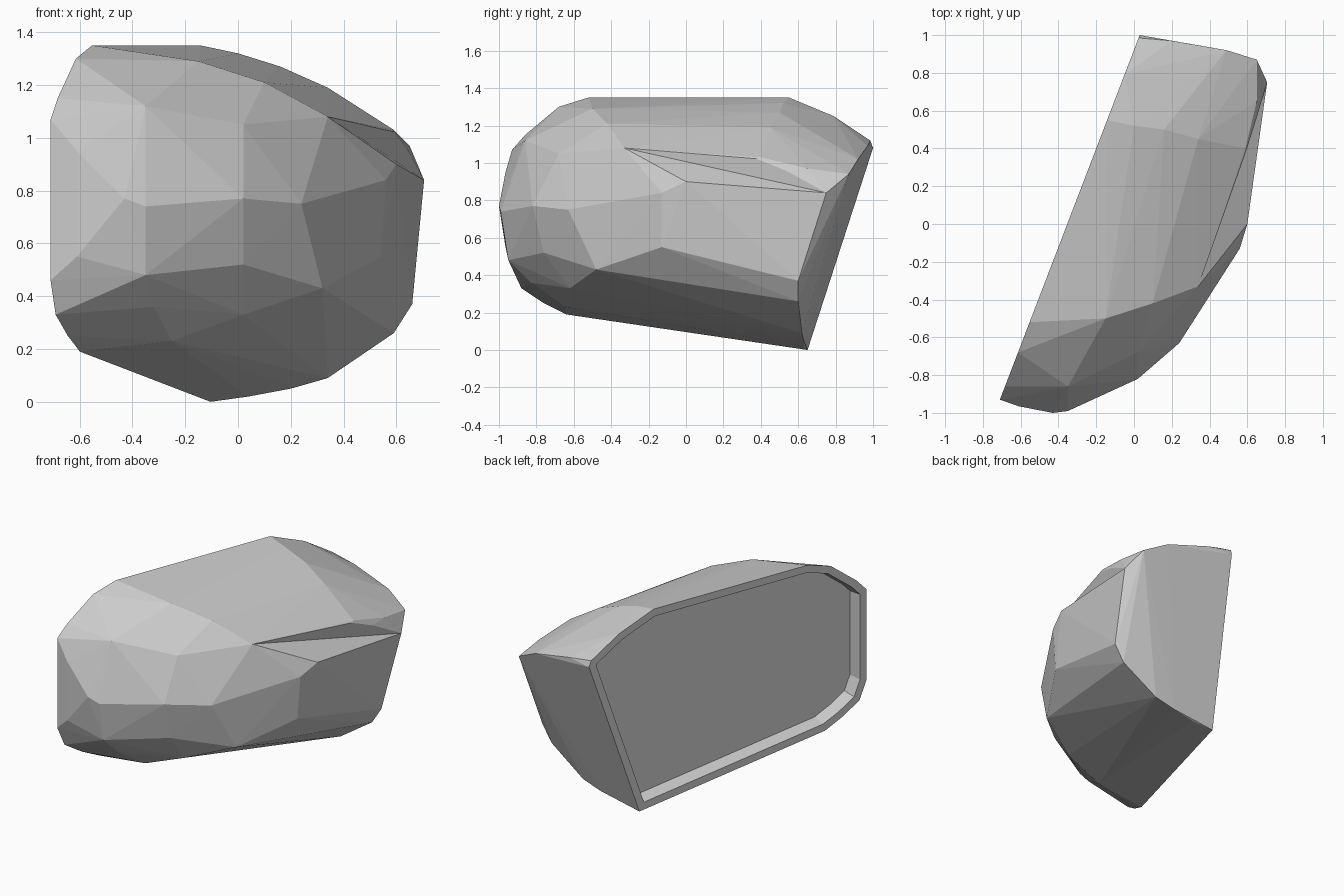
import bpy, bmesh
from mathutils import Vector as V

if "Cube" in bpy.data.objects:
    bpy.data.objects.remove(bpy.data.objects["Cube"])


def on_back(y, z):
    """Point on the slanted vertical plane that carries the mirror opening."""
    return (-0.71 + 0.74 * (y + 0.93) / 1.93, y, z)


def hull_mesh(name, points):
    bm = bmesh.new()
    for p in points:
        bm.verts.new(p)
    res = bmesh.ops.convex_hull(bm, input=bm.verts[:])
    junk = {g for g in res["geom_interior"] + res["geom_unused"]
            if isinstance(g, bmesh.types.BMVert)}
    bmesh.ops.delete(bm, geom=list(junk), context='VERTS')
    bmesh.ops.recalc_face_normals(bm, faces=bm.faces[:])
    return bm


def make_object(name, bm):
    me = bpy.data.meshes.new(name)
    bm.to_mesh(me)
    bm.free()
    ob = bpy.data.objects.new(name, me)
    bpy.context.collection.objects.link(ob)
    return ob


# Rim outline (y, z) around the mirror opening
rim = [on_back(y, z) for y, z in [
    (0.65, 0.0), (-0.64, 0.19), (-0.76, 0.25), (-0.88, 0.33), (-0.93, 0.46),
    (-0.93, 1.07), (-0.86, 1.15), (-0.68, 1.30), (-0.52, 1.35),
    (0.55, 1.35), (0.79, 1.25), (0.985, 1.12), (1.0, 1.08)]]

# Crown section and the end cap border
crown = [(0.0, 0.52, 1.32), (0.16, 0.5, 1.27), (0.34, 0.45, 1.19), (0.59, 0.40, 1.03)]
cap = [(0.2, 0.97, 1.09), (0.49, 0.92, 1.02), (0.65, 0.87, 0.94), (0.65, 0.65, 0.97),
       (0.705, 0.75, 0.84), (0.66, 0.60, 0.37), (0.59, 0.60, 0.26),
       (0.34, 0.62, 0.09), (0.2, 0.63, 0.05), (0.04, 0.63, 0.02)]

# Nose rows, from the top edge down to the underside
nose = [(-0.15, -0.50, 1.29), (0.1, -0.42, 1.21), (0.34, -0.33, 1.08),
        (-0.35, -0.86, 1.12), (0.02, -0.68, 1.05), (0.28, -0.45, 0.98),
        (-0.61, -0.965, 0.95), (-0.61, -0.965, 0.55), (-0.43, -1.0, 0.77),
        (-0.35, -0.99, 0.74), (0.02, -0.82, 0.77), (0.24, -0.63, 0.75),
        (-0.35, -0.95, 0.48), (0.02, -0.76, 0.52), (0.32, -0.48, 0.43),
        (-0.32, -0.83, 0.36), (0.02, -0.62, 0.33), (-0.25, -0.64, 0.23)]

# Flat outer side panel
side = [(0.54, -0.13, 0.55), (0.56, -0.13, 0.84), (0.60, 0.0, 0.90)]

bm = hull_mesh("mirror_housing", rim + crown + cap + nose + side)

# Merge the flat back face, then inset and sink it for the recessed mirror
back_dir = V((-1.93, 0.74, 0)).normalized()
back = [f for f in bm.faces if f.normal.dot(back_dir) > 0.9995]
face = bmesh.utils.face_join(back) if len(back) > 1 else back[0]
bmesh.ops.inset_region(bm, faces=[face], thickness=0.05, use_even_offset=True)
bmesh.ops.inset_region(bm, faces=[face], thickness=0.015, depth=-0.09,
                       use_even_offset=True)
housing = make_object("mirror_housing", bm)

# Wedge-shaped crease cut between the crown and the side panel
a = V((0.34, -0.33, 1.08))
l = V((0.705, 0.75, 0.84)) - a
u = V((0.60, 0.40, 1.03)) - a
b = V((0.60, 0.0, 0.90)) - a
tip = a + 1.4 * l
wedge = [a, tip, tip + 3 * (u - 0.68 * l), tip + 6 * (b - 0.31 * l)]
cutter = make_object("crease_cutter", hull_mesh("crease_cutter", wedge))
cutter.hide_render = True
mod = housing.modifiers.new("crease", 'BOOLEAN')
mod.operation = 'DIFFERENCE'
mod.solver = 'EXACT'
mod.object = cutter
bpy.context.view_layer.objects.active = housing
housing.select_set(True)
bpy.ops.object.modifier_apply(modifier=mod.name)
bpy.data.objects.remove(cutter)
